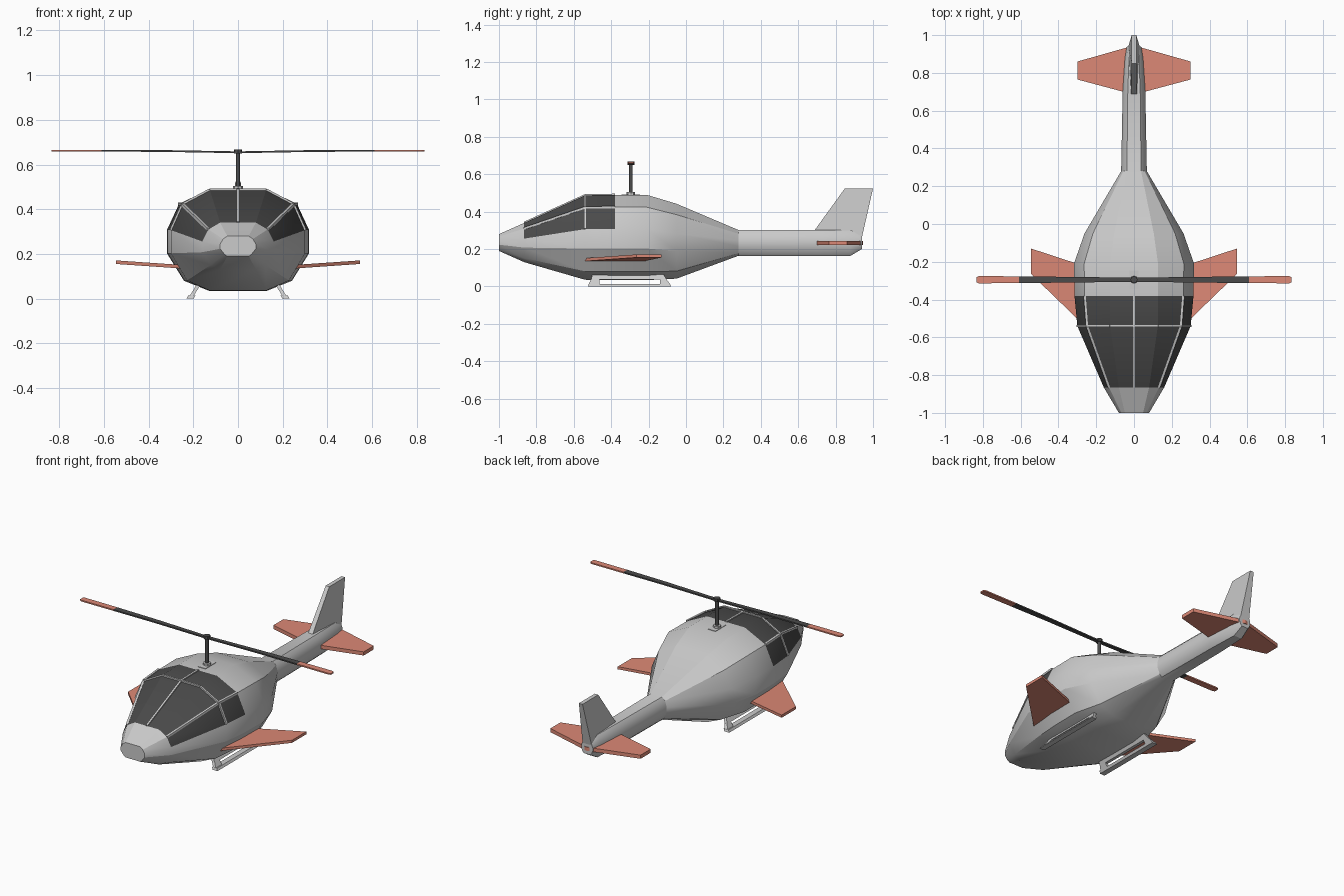
import bpy, bmesh, math
from mathutils import Vector

if "Cube" in bpy.data.objects:
    bpy.data.objects.remove(bpy.data.objects["Cube"])


def material(name, rgb):
    m = bpy.data.materials.new(name)
    m.diffuse_color = (*rgb, 1)
    m.use_nodes = True
    m.node_tree.nodes["Principled BSDF"].inputs["Base Color"].default_value = m.diffuse_color
    return m


RED = material("red_paint", (0.72, 0.25, 0.18))
DARK = material("dark_glass", (0.07, 0.07, 0.07))


def loft(name, rings, mats=(), pick=None):
    """Skin a series of equal-length point rings and cap both ends."""
    bm = bmesh.new()
    vs = [[bm.verts.new(p) for p in r] for r in rings]
    n = len(rings[0])
    for i in range(len(vs) - 1):
        for j in range(n):
            k = (j + 1) % n
            f = bm.faces.new((vs[i][j], vs[i][k], vs[i + 1][k], vs[i + 1][j]))
            if pick and pick(i, j):
                f.material_index = 1
    bm.faces.new(vs[0])
    bm.faces.new(vs[-1])
    bmesh.ops.recalc_face_normals(bm, faces=bm.faces)
    me = bpy.data.meshes.new(name)
    bm.to_mesh(me)
    bm.free()
    for m in mats:
        me.materials.append(m)
    ob = bpy.data.objects.new(name, me)
    bpy.context.collection.objects.link(ob)
    return ob


def bar(name, a, b, w, mats=()):
    """Square bar between two points."""
    a, b = Vector(a), Vector(b)
    d = (b - a).normalized()
    up = Vector((0, 0, 1)) if abs(d.z) < 0.9 else Vector((0, 1, 0))
    s = d.cross(up).normalized() * w / 2
    t = s.cross(d).normalized() * w / 2
    return loft(name, [[p + s + t, p - s + t, p - s - t, p + s - t] for p in (a, b)], mats)


def cylinder(name, r, z0, z1, n, mats=()):
    ring = [(r * math.cos(math.tau * i / n), r * math.sin(math.tau * i / n) - 0.295)
            for i in range(n)]
    return loft(name, [[(x, y, z) for x, y in ring] for z in (z0, z1)], mats)


# Fuselage sections: y, half width, top z, bottom z, roof flat fraction
SECTIONS = [
    (-1.00, 0.080, 0.280, 0.190, 0.60), (-0.865, 0.160, 0.340, 0.130, 0.50),
    (-0.54, 0.300, 0.487, 0.036, 0.42), (-0.38, 0.315, 0.490, 0.034, 0.40),
    (-0.21, 0.318, 0.490, 0.034, 0.40), (-0.05, 0.262, 0.442, 0.042, 0.40),
    (0.28, 0.068, 0.302, 0.164, 0.55), (0.70, 0.060, 0.302, 0.164, 0.55),
    (0.88, 0.048, 0.300, 0.164, 0.55), (0.94, 0.038, 0.275, 0.200, 0.55),
]


def half_section(y, w, zt, zb, a):
    prof = [(a, 1), (0.83, 0.855), (1, 0.6), (1, 0.37), (0.76, 0.1), (a, 0)]
    return [Vector((w * u, y, zb + (zt - zb) * v)) for u, v in prof]


def mirror_x(p):
    return Vector((-p[0], p[1], p[2]))


HALVES = [half_section(*s) for s in SECTIONS]
rings = [h + [mirror_x(p) for p in reversed(h)] for h in HALVES]
grey = material("grey_body", (0.8, 0.8, 0.8))
body = loft("fuselage", rings, (grey, DARK),
            lambda i, j: i in (1, 2) and j in (0, 1, 9, 10, 11))
bpy.context.view_layer.objects.active = body
body.select_set(True)
bpy.ops.object.shade_smooth_by_angle(angle=math.radians(25))

# Canopy frame strips
for i in (1, 2):
    mid = [Vector((0, h[0].y, h[0].z)) for h in HALVES]
    bar("canopy_centre_strip", mid[i], mid[i + 1], 0.012)
    for side in (1, -1):
        flip = (lambda p: p) if side == 1 else mirror_x
        bar("canopy_side_strip", flip(HALVES[i][1]), flip(HALVES[i + 1][1]), 0.012)
hoop = HALVES[2][:3]
hoop = [mirror_x(p) for p in reversed(hoop)] + hoop
for a, b in zip(hoop, hoop[1:]):
    bar("canopy_hoop", a, b, 0.012)

# Tail fin, tapering to its tip
fin = [[(-t, 0.69 + 0.01, 0.29), (t, 0.70, 0.29), (t, 0.94, 0.26), (-t, 0.94, 0.26)]
       for t in (0.03,)]
t = 0.012
fin[0][0], fin[0][1] = (-0.015, 0.68, 0.29), (0.015, 0.68, 0.29)
fin.append([(-t, 0.85, 0.525), (t, 0.85, 0.525), (t, 1.0, 0.525), (-t, 1.0, 0.525)])
loft("tail_fin", fin)

for s, side in ((1, "right"), (-1, "left")):
    # Red stub wing and tailplane
    def panel(name, plan, thick):
        loft(name, [[(s * x, y, z + o) for x, y, z in plan]
                    for o in (-thick / 2, thick / 2)], (RED,))
    panel(side + "_wing", [(0.24, -0.56, 0.142), (0.545, -0.265, 0.163),
                           (0.545, -0.13, 0.163), (0.24, -0.23, 0.142)], 0.016)
    panel(side + "_tailplane", [(0, 0.685, 0.232), (0.3, 0.765, 0.232),
                                (0.3, 0.86, 0.232), (0, 0.945, 0.232)], 0.022)

    # Landing skid: splayed slotted frame
    def rail(y0, y1, z0, z1):
        return [(s * (0.215 - 0.62 * z), y, z) for y, z in
                ((y0[0], z0), (y1[0], z0), (y1[1], z1), (y0[1], z1))]

    def skid_part(name, quad, w=0.018):
        loft(name, [[(x + d, y, z) for x, y, z in quad] for d in (-w / 2, w / 2)])
    skid_part(side + "_skid_runner", rail((-0.525, -0.52), (-0.08, -0.085), 0, 0.013), 0.032)
    skid_part(side + "_skid_top_rail", rail((-0.508, -0.50), (-0.103, -0.12), 0.036, 0.065))
    skid_part(side + "_skid_front_leg", rail((-0.52, -0.508), (-0.462, -0.462), 0.012, 0.037))
    skid_part(side + "_skid_rear_leg", rail((-0.14, -0.14), (-0.085, -0.103), 0.012, 0.037))

    # Main rotor blade with red tip
    def blade(name, stations, mat):
        loft(name, [[(s * x, -0.295 + w, z + 0.004), (s * x, -0.295 - w, z + 0.004),
                     (s * x, -0.295 - w, z - 0.004), (s * x, -0.295 + w, z - 0.004)]
                    for x, w, z in stations], (mat,))
    blade(side + "_rotor_blade", [(0, 0.011, 0.655), (0.35, 0.015, 0.661),
                                  (0.61, 0.018, 0.662)], DARK)
    blade(side + "_rotor_tip", [(0.61, 0.018, 0.662), (0.822, 0.019, 0.662),
                                (0.834, 0.013, 0.662)], RED)

# Rotor mast, hub and roof plate
bar("roof_plate", (0, -0.345, 0.468), (0, -0.245, 0.468), 0.05)
cylinder("mast_base", 0.022, 0.485, 0.504, 8)
cylinder("rotor_mast", 0.010, 0.49, 0.665, 12, (DARK,))
cylinder("rotor_hub", 0.019, 0.650, 0.668, 8, (DARK,))
